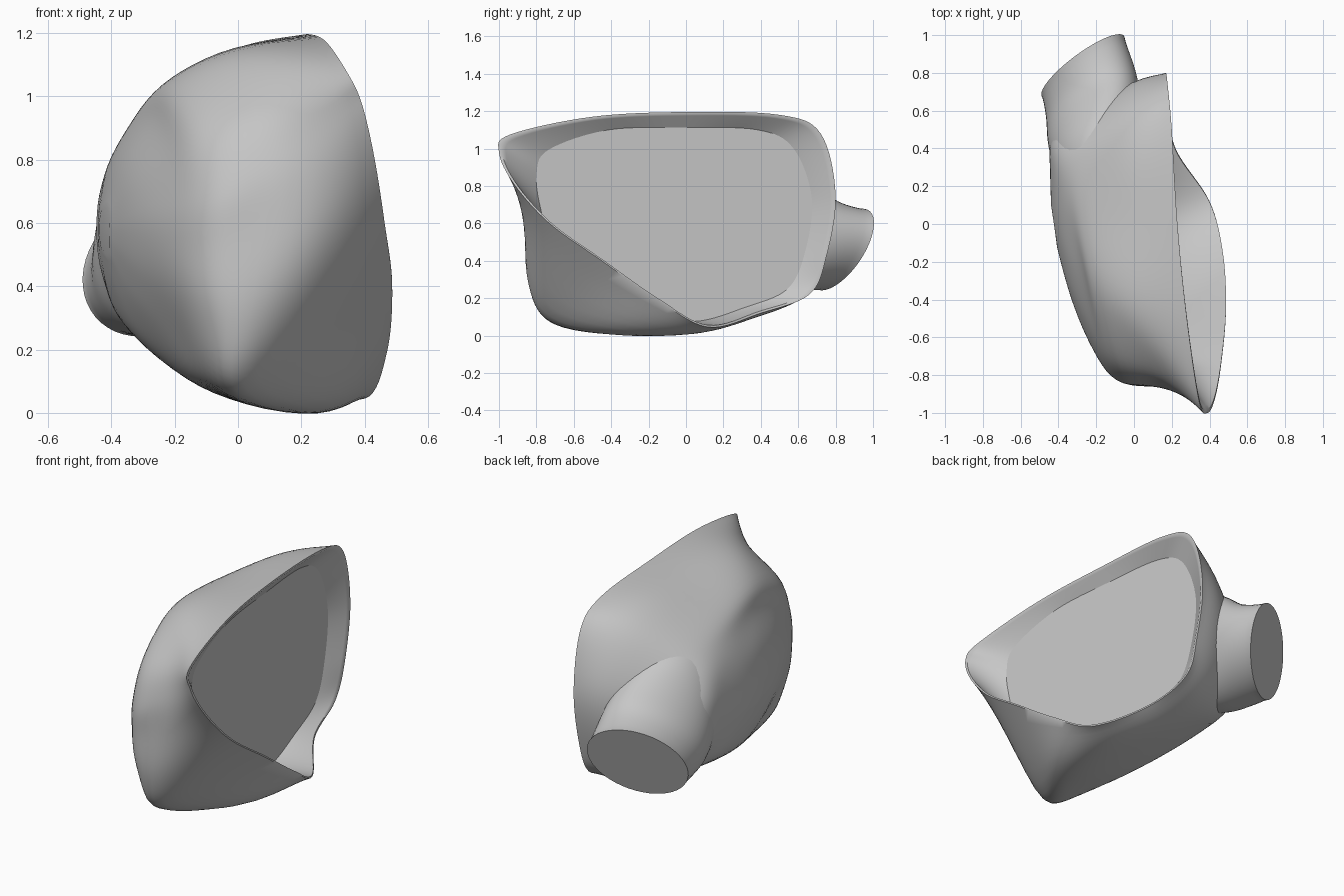
import bpy
import bmesh
from math import cos, sin, tau
from mathutils import Vector

cube = bpy.data.objects.get("Cube")
if cube:
    bpy.data.objects.remove(cube, do_unlink=True)

TONE = (.57, .57, .57, 1)
grey = bpy.data.materials.new("plain grey")
grey.use_nodes = True
grey.diffuse_color = TONE
grey.node_tree.nodes["Principled BSDF"].inputs["Base Color"].default_value = TONE


def smooth_path(points, steps, closed):
    """Pass a smooth curve through the given points."""
    count = len(points)
    path = []
    for i in range(count if closed else count - 1):
        near = [points[(i + k) % count] if closed else points[min(max(i + k, 0), count - 1)]
                for k in (-1, 0, 1, 2)]
        before, start, end, after = near
        for s in range(steps):
            t = s / steps
            path.append(start + (end - before) * (t / 2)
                        + (before * 2 - start * 5 + end * 4 - after) * (t * t / 2)
                        + (start * 3 - before - end * 3 + after) * (t ** 3 / 2))
    if not closed:
        path.append(points[-1])
    return path


def loft_smooth(loops, steps):
    """Add smooth in-between loops."""
    columns = [smooth_path(column, steps, False) for column in zip(*loops)]
    return [list(loop) for loop in zip(*columns)]


def build_loft(name, loops, soft_from):
    """Skin a list of equal loops, flat at the first end, relaxed from one loop onward."""
    bm = bmesh.new()
    rings = [[bm.verts.new(p) for p in loop] for loop in loops]
    size = len(rings[0])
    for a, b in zip(rings, rings[1:]):
        for i in range(size):
            j = (i + 1) % size
            bm.faces.new((a[i], a[j], b[j], b[i]))
    flat_start = len(bm.faces)
    for ring in (rings[0], rings[-1]):
        hub = bm.verts.new(sum((v.co for v in ring), Vector()) / size)
        for i in range(size):
            bm.faces.new((ring[i], ring[(i + 1) % size], hub))
    bmesh.ops.recalc_face_normals(bm, faces=bm.faces)
    soft = [v for ring in rings[soft_from:-1] for v in ring]
    for _ in range(9):
        bmesh.ops.smooth_vert(bm, verts=soft, factor=.5,
                              use_axis_x=True, use_axis_y=True, use_axis_z=True)
    mesh = bpy.data.meshes.new(name)
    bm.to_mesh(mesh)
    bm.free()
    mesh.materials.append(grey)
    obj = bpy.data.objects.new(name, mesh)
    bpy.context.collection.objects.link(obj)
    bpy.ops.object.select_all(action="DESELECT")
    obj.select_set(True)
    bpy.context.view_layer.objects.active = obj
    bpy.ops.object.shade_smooth_by_angle(angle=0.7)
    for face in mesh.polygons[flat_start:flat_start + size]:
        face.use_smooth = False


def vectors(rows):
    return [Vector(row) for row in rows]


# Opening edge, starting at the flared tip and running along the top
rim = vectors([
    (.39, -1, .98), (.345, -.94, 1.075), (.28, -.5, 1.17), (.23, 0, 1.195), (.2, .5, 1.18),
    (.18, .72, 1.08), (.17, .8, .75), (.17, .75, .42), (.17, .66, .22), (.22, .4, .12),
    (.4, .12, .045), (.47, -.15, .19), (.487, -.45, .4), (.463, -.73, .6), (.43, -.92, .81)])

# Widest outline of the shell
middle = vectors([
    (.15, -.85, .83), (.14, -.77, 1.01), (0, -.45, 1.145), (-.02, 0, 1.15), (-.02, .4, 1.14),
    (-.02, .62, 1.03), (.01, .76, .75), (.01, .72, .42), (0, .6, .2), (.05, .35, .09),
    (.22, .02, 0), (.26, -.34, -.005), (.05, -.74, .07), (.07, -.85, .29), (.12, -.86, .6)])

# Outline where the shell turns over to its closed side
shoulder = vectors([
    (-.09, -.83, .7), (-.12, -.71, .91), (-.21, -.35, 1.04), (-.26, .05, 1.02), (-.26, .37, .96),
    (-.23, .53, .86), (-.2, .63, .69), (-.2, .62, .45), (-.22, .48, .24), (-.2, .25, .17),
    (-.12, -.08, .09), (-.08, -.38, .06), (-.1, -.66, .12), (-.11, -.8, .33), (-.1, -.83, .53)])


def closed_side(point, amount):
    """Shrink the shoulder towards the bulged closed side."""
    y = point.y * (1 - amount)
    z = point.z + (.58 - point.z) * amount
    return Vector((-.445 + .27 * (y - .25) ** 2 + .9 * (z - .58) ** 2, y, z))


def shrink(point, factor):
    return Vector((point.x, -.05 + (point.y + .05) * factor, .6 + (point.z - .6) * factor))


def panel_point(r, m):
    """Edge of the flat recessed panel."""
    p = shrink(r.lerp(m, .6), .9)
    p.y *= .97
    p.x = .18 - .1 * p.y
    return p


# Shell with its rolled rim, recess and inner panel
outer_keys = [rim, middle, shoulder]
outer_keys += [[closed_side(p, amount) for p in shoulder] for amount in (.25, .55, .85)]
outer = loft_smooth([smooth_path(k, 8, True) for k in outer_keys], 6)

lip = [shrink(p, .98) for p in rim]
panel = [panel_point(r, m) for r, m in zip(rim, middle)]
wall = [a.lerp(b, .6) for a, b in zip(lip, panel)]
inner = loft_smooth([smooth_path(k, 8, True) for k in (panel, wall, lip)], 4)
build_loft("mirror_shell", inner + outer, len(inner) + 1)


# Mounting neck with a slanted flat end, flaring into the shell
def oval(center, across, upward, sides=48):
    c, a, u = Vector(center), Vector(across), Vector(upward)
    return [c + a * cos(tau * i / sides) + u * sin(tau * i / sides) for i in range(sides)]


neck = [
    oval((-.27, .835, .46), (.22, .155, .06), (-.02, .07, .21)),
    oval((-.232, .7, .48), (.237, .14, .05), (0, .06, .24)),
    oval((-.215, .58, .53), (.248, .14, .03), (0, .06, .3)),
    oval((-.2, .47, .58), (.243, .13, 0), (0, .04, .35)),
    oval((-.195, .33, .6), (.235, .1, 0), (.02, -.02, .39)),
]
build_loft("mounting_neck", loft_smooth(neck, 6), 1)
